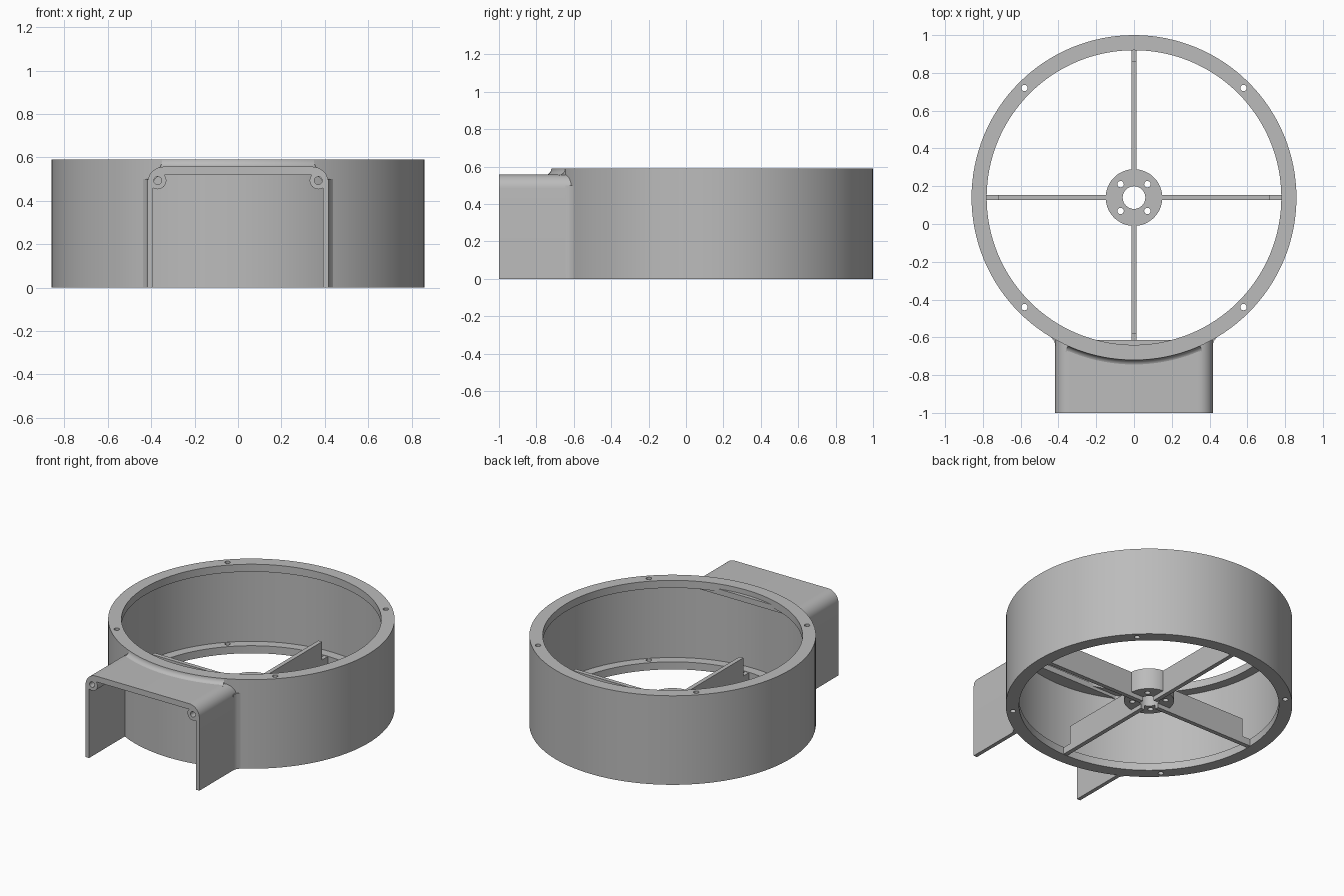
import bpy, bmesh
from math import sin, cos, pi, radians
from mathutils import Matrix, Vector

cube = bpy.data.objects.get("Cube")
if cube:
    bpy.data.objects.remove(cube, do_unlink=True)

grey = bpy.data.materials.new("plain grey")
grey.use_nodes = True
colour = (0.5, 0.5, 0.5, 1)
grey.diffuse_color = colour
grey.node_tree.nodes["Principled BSDF"].inputs["Base Color"].default_value = colour

CY = 0.14                       # ring centre in y
OUTER, WALL, LIP = 0.86, 0.842, 0.78
TOP, FLANGE = 0.59, 0.05


def finish(name, bm):
    bmesh.ops.recalc_face_normals(bm, faces=bm.faces)
    mesh = bpy.data.meshes.new(name)
    bm.to_mesh(mesh)
    bm.free()
    mesh.materials.append(grey)
    obj = bpy.data.objects.new(name, mesh)
    bpy.context.collection.objects.link(obj)
    return obj


def prism(name, outline, offset):
    """Extrude a closed 3D outline along an offset."""
    bm = bmesh.new()
    face = bm.faces.new([bm.verts.new(p) for p in outline])
    new = bmesh.ops.extrude_face_region(bm, geom=[face])["geom"]
    bmesh.ops.translate(bm, vec=offset, verts=[v for v in new if isinstance(v, bmesh.types.BMVert)])
    return finish(name, bm)


def cylinder(name, centre, radius, depth, along_y=False, sides=32):
    bm = bmesh.new()
    turn = Matrix.Rotation(pi / 2, 4, "X") if along_y else Matrix()
    bmesh.ops.create_cone(bm, cap_ends=True, segments=sides, radius1=radius, radius2=radius,
                          depth=depth, matrix=Matrix.Translation(centre) @ turn)
    return finish(name, bm)


def lathe(name, profile, start, sweep, steps):
    """Revolve a closed (radius, z) profile about the ring axis."""
    bm = bmesh.new()
    closed = sweep >= 2 * pi
    loops = []
    for i in range(steps if closed else steps + 1):
        a = start + sweep * i / steps
        loops.append([bm.verts.new((r * cos(a), CY + r * sin(a), z)) for r, z in profile])
    n = len(profile)
    for i in range(steps):
        a, b = loops[i], loops[(i + 1) % len(loops)]
        for j in range(n):
            k = (j + 1) % n
            bm.faces.new((a[j], b[j], b[k], a[k]))
    if not closed:
        bm.faces.new(loops[0])
        bm.faces.new(loops[-1])
    return finish(name, bm)


def combine(obj, others, operation):
    """Apply booleans and remove the helper solids."""
    for other in others:
        other.hide_render = True
        mod = obj.modifiers.new("combine", "BOOLEAN")
        mod.operation, mod.solver, mod.object = operation, "EXACT", other
    bpy.context.view_layer.update()
    graph = bpy.context.evaluated_depsgraph_get()
    mesh = bpy.data.meshes.new_from_object(obj.evaluated_get(graph))
    obj.modifiers.clear()
    obj.data = mesh
    for other in others:
        bpy.data.objects.remove(other, do_unlink=True)


# Outer ring: thin wall with an inward flange at each end
ring = lathe("ring_housing", [(OUTER, 0), (OUTER, TOP), (LIP, TOP), (LIP, TOP - FLANGE),
                              (WALL, TOP - FLANGE), (WALL, FLANGE), (LIP, FLANGE), (LIP, 0)],
             0, 2 * pi, 128)
combine(ring, [cylinder("flange_hole", (sx * 0.58, CY + sy * 0.58, TOP / 2), 0.017, 1, sides=20)
               for sx in (-1, 1) for sy in (-1, 1)], "DIFFERENCE")


# Front duct: an open-bottomed channel with rounded top corners
def arch(half, top, radius):
    pts = [(half, 0)]
    for side in (1, -1):
        for i in range(11):
            a = pi / 2 * i / 10 + (0 if side == 1 else pi / 2)
            pts.append((side * (half - radius) + radius * cos(a), top - radius + radius * sin(a)))
    return pts + [(-half, 0)]


outline = arch(0.417, 0.557, 0.075) + arch(0.392, 0.519, 0.05)[::-1]
duct = prism("front_duct", [(x, -1, z) for x, z in outline], Vector((0, 0.385, 0)))
combine(duct, [cylinder("screw_boss", (s * 0.37, -0.96, 0.493), 0.04, 0.08, True)
               for s in (-1, 1)], "UNION")
combine(duct, [cylinder("screw_hole", (s * 0.37, -0.97, 0.493), 0.018, 0.14, True, 20)
               for s in (-1, 1)], "DIFFERENCE")

# Concave fillets where the duct meets the ring
R = 0.035
curve = [(OUTER + R - R * cos(pi / 2 * i / 8), TOP - R * sin(pi / 2 * i / 8)) for i in range(9)]
roof_fillet = lathe("roof_fillet", curve + [(OUTER + R, 0.54), (OUTER - 0.01, 0.54), (OUTER - 0.01, TOP - 0.001)],
                    radians(-90 - 24), radians(48), 32)
side_fillets = []
for s, label in ((1, "left"), (-1, "right")):
    plan = [(0.41, -0.645), (0.417, -0.645), (0.419, -0.63), (0.425, -0.617), (0.438, -0.601), (0.41, -0.6)]
    side_fillets.append(prism(label + "_side_fillet", [(s * x, y, 0) for x, y in plan],
                              Vector((0, 0, 0.5))))

# Hub and four stepped spokes, bored through the middle
hub = cylinder("hub_and_spokes", (0, CY, 0.1), 0.15, 0.14, sides=64)
spokes = []
H = 0.014
for i in range(4):
    turn = Matrix.Translation((0, CY, 0)) @ Matrix.Rotation(i * pi / 2, 4, "Z")
    side = [(0.01, 0.002), (0.79, 0.002), (0.79, 0.048), (0.72, 0.048), (0.72, 0.169), (0.01, 0.169)]
    spokes.append(prism("spoke", [turn @ Vector((x, -H, z)) for x, z in side],
                        turn.to_3x3() @ Vector((0, 2 * H, 0))))
combine(hub, spokes, "UNION")
bores = [cylinder("bore", (0, CY, 0.1), 0.06, 0.5, sides=40)]
bores += [cylinder("hub_hole", (sx * 0.071, CY + sy * 0.071, 0.1), 0.017, 0.5, sides=20)
          for sx in (-1, 1) for sy in (-1, 1)]
combine(hub, bores, "DIFFERENCE")

# Smooth round surfaces, keep machined edges sharp
for obj in (ring, duct, roof_fillet, hub, *side_fillets):
    bpy.ops.object.select_all(action="DESELECT")
    obj.select_set(True)
    bpy.context.view_layer.objects.active = obj
    bpy.ops.object.shade_smooth_by_angle(angle=radians(30))
